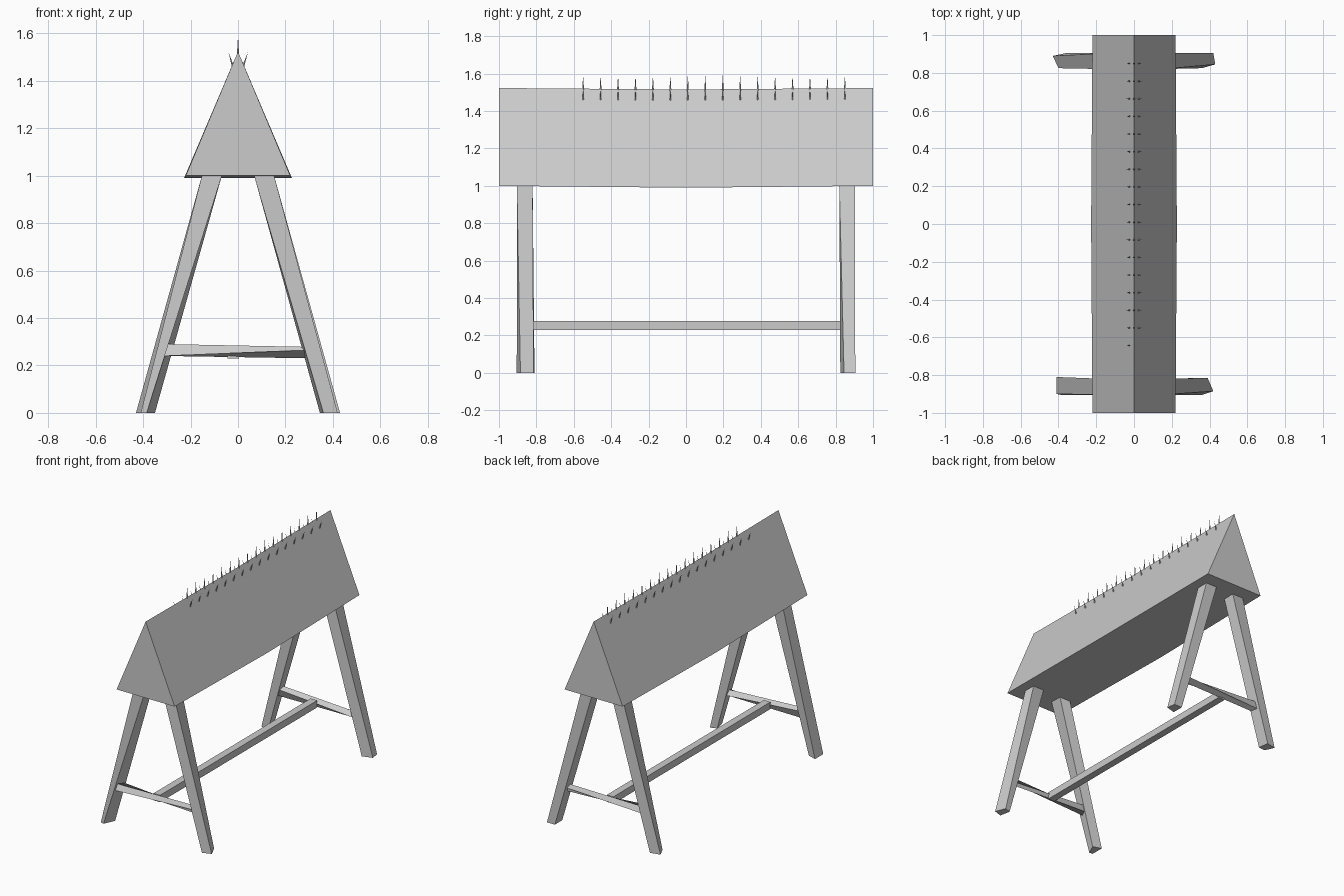
import bpy
import bmesh
from mathutils import Vector

cube = bpy.data.objects.get("Cube")
if cube:
    bpy.data.objects.remove(cube, do_unlink=True)

# One plain grey for everything
grey = bpy.data.materials.new("plain grey")
grey.use_nodes = True
colour = (0.6, 0.6, 0.6, 1)
grey.diffuse_color = colour
grey.node_tree.nodes["Principled BSDF"].inputs["Base Color"].default_value = colour


def finish(name, bm):
    bmesh.ops.recalc_face_normals(bm, faces=bm.faces)
    mesh = bpy.data.meshes.new(name)
    bm.to_mesh(mesh)
    bm.free()
    mesh.materials.append(grey)
    obj = bpy.data.objects.new(name, mesh)
    bpy.context.collection.objects.link(obj)
    return obj


def loft(name, *rings):
    """Solid skinned through matching cross-sections, with capped ends."""
    bm = bmesh.new()
    loops = [[bm.verts.new(p) for p in ring] for ring in rings]
    n = len(loops[0])
    for a, b in zip(loops, loops[1:]):
        for i in range(n):
            j = (i + 1) % n
            bm.faces.new((a[i], a[j], b[j], b[i]))
    bm.faces.new(loops[0])
    bm.faces.new(loops[-1])
    return finish(name, bm)


# Triangular wedge beam, sagging slightly at mid length
def wedge_section(y, half, base, ridge):
    return [(-half, y, base), (half, y, base), (0, y, ridge)]


loft("wedge_beam",
     wedge_section(-1, 0.22, 1.0, 1.523),
     wedge_section(0, 0.227, 0.99, 1.515),
     wedge_section(1, 0.22, 1.0, 1.523))

# Splayed hand-hewn legs: square at the top, irregular at the foot
feet = {
    "front_right_leg": (-1, -1, [(-.41, -.90), (-.385, -.905), (-.35, -.83), (-.41, -.81)]),
    "front_left_leg": (1, -1, [(.36, -.905), (.42, -.885), (.39, -.815), (.345, -.83)]),
    "back_left_leg": (1, 1, [(.36, .825), (.43, .845), (.42, .905), (.36, .905)]),
    "back_right_leg": (-1, 1, [(-.40, .825), (-.35, .83), (-.36, .905), (-.43, .89)]),
}
for name, (sx, sy, foot) in feet.items():
    cx, cy, h = sx * 0.11, sy * 0.862, 0.042
    top = [(cx + h * u, cy + h * v, 1.0)
           for u, v in ((-1, -1), (1, -1), (1, 1), (-1, 1))]
    loft(name, [(x, y, 0) for x, y in foot], top)

# Twisted cross rails between each pair of legs
start = [(.885, .24), (.885, .29), (.835, .285), (.835, .24)]
end = [(.885, .265), (.85, .278), (.835, .24), (.86, .23)]
for name, side in (("front_rail", -1), ("back_rail", 1)):
    loft(name, [(-0.31, side * y, z) for y, z in start],
         [(0.30, side * y, z) for y, z in end])

# Long stretcher joining the rails
section = [(-.045, .23), (.005, .23), (.005, .278), (-.045, .278)]
loft("long_stretcher", *[[(x, y, z) for x, z in section] for y in (-.85, .85)])


# Rows of thin spikes along the ridge and just below it on both slopes
def spike_row(name, count, first, foot, tip, radius):
    bm = bmesh.new()
    axis = Vector((tip[0] - foot[0], 0, tip[1] - foot[1]))
    turn = axis.to_track_quat('Z', 'Y').to_matrix().to_4x4()
    for i in range(count):
        cone = bmesh.ops.create_cone(bm, cap_ends=True, segments=6, radius1=radius,
                                     radius2=0, depth=axis.length)
        place = turn.copy()
        place.translation = Vector((foot[0], first + i * 0.0933, foot[1])) + axis / 2
        bmesh.ops.transform(bm, matrix=place, verts=cone["verts"])
    finish(name, bm)


spike_row("ridge_spikes", 16, -0.55, (0, 1.50), (0, 1.59), 0.006)
spike_row("left_spikes", 16, -0.55, (0.02, 1.455), (0.042, 1.52), 0.005)
spike_row("right_spikes", 17, -0.643, (-0.02, 1.455), (-0.04, 1.52), 0.005)
